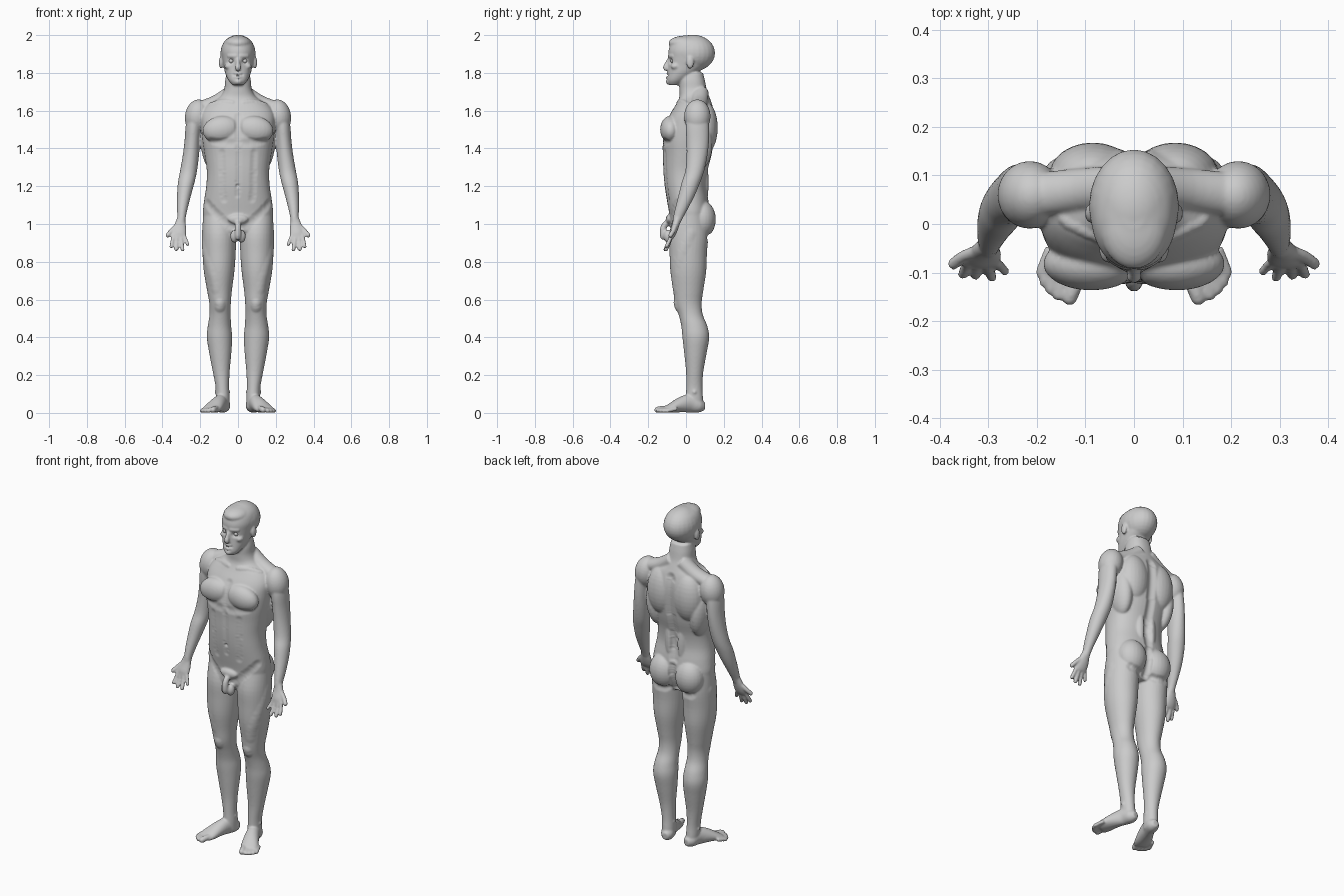
import bpy, bmesh, math
from mathutils import Vector, Matrix, kdtree

bm = bmesh.new()


def spline(pts, sub=4):
    """Catmull-Rom interpolation of (x, y, z, rx, ry) rings."""
    p = [Vector(q) for q in pts]
    out = []
    for i in range(len(p) - 1):
        a, b, c, d = p[max(i - 1, 0)], p[i], p[i + 1], p[min(i + 2, len(p) - 1)]
        for k in range(sub):
            t = k / sub
            out.append(0.5 * (2 * b + (c - a) * t + (2 * a - 5 * b + 4 * c - d) * t * t
                              + (3 * b - a - 3 * c + d) * t ** 3))
    return out + [p[-1]]


def tube(pts, flat=True, power=2.0, n=32):
    """Closed loft through elliptical rings, horizontal or square to the path."""
    rings, loops = spline(pts), []
    for i, r in enumerate(rings):
        c = Vector(r[:3])
        u, v = Vector((1, 0, 0)), Vector((0, 1, 0))
        if not flat:
            t = (Vector(rings[min(i + 1, len(rings) - 1)][:3]) - Vector(rings[max(i - 1, 0)][:3])).normalized()
            ref = v if abs(t.x) > 0.8 else u
            u = (ref - t * ref.dot(t)).normalized()
            v = t.cross(u)
        loop = []
        for k in range(n):
            a = 2 * math.pi * k / n
            ca, sa = math.cos(a), math.sin(a)
            loop.append(bm.verts.new(c + u * r[3] * math.copysign(abs(ca) ** (2 / power), ca)
                                     + v * r[4] * math.copysign(abs(sa) ** (2 / power), sa)))
        loops.append(loop)
    for a, b in zip(loops, loops[1:]):
        for k in range(n):
            bm.faces.new((a[k], a[(k + 1) % n], b[(k + 1) % n], b[k]))
    bm.faces.new(loops[0][::-1])
    bm.faces.new(loops[-1])


def blob(c, r, tilt=0.0):
    """Ellipsoid muscle mass, tilted about y."""
    m = Matrix.Translation(c) @ Matrix.Rotation(tilt, 4, 'Y') @ Matrix.Diagonal((*r, 1))
    bmesh.ops.create_uvsphere(bm, u_segments=24, v_segments=16, radius=1, matrix=m)


def digit(path, r):
    """Finger or toe with a rounded tip."""
    p = [Vector(q) for q in path]
    d = (p[-1] - p[-2]).normalized()
    rows = [(*q, r, r) for q in p]
    rows += [(*(p[-1] + d * r * 0.6), r * 0.8, r * 0.8), (*(p[-1] + d * r), r * 0.3, r * 0.3)]
    tube(rows, flat=False, n=14)


def profile(rows):
    """(z, front, back, half width) to rings on the centre line."""
    return [(0, (f + b) / 2, z, w, (b - f) / 2) for z, f, b, w in rows]


# leg
tube([(.105, .02, 1.05, .08, .085), (.10, .015, .95, .089, .103), (.10, .012, .85, .088, .099),
      (.10, .012, .75, .081, .095), (.098, .012, .65, .066, .08), (.095, .012, .58, .057, .071),
      (.095, .025, .52, .056, .064), (.098, .044, .46, .062, .069), (.098, .052, .40, .067, .071),
      (.094, .05, .32, .059, .06), (.089, .046, .22, .045, .046), (.083, .044, .14, .036, .043),
      (.08, .045, .08, .036, .045), (.078, .05, .025, .034, .045)])
# foot and toes
tube([(.070, .10, .035, .018, .02), (.075, .07, .038, .036, .037), (.09, .02, .05, .036, .048),
      (.11, -.03, .042, .042, .04), (.132, -.08, .026, .048, .025), (.145, -.108, .018, .046, .016)], flat=False)
for tip, r in (((.132, -.152), .016), ((.156, -.147), .012), ((.172, -.135), .0115),
               ((.185, -.119), .011), ((.193, -.10), .0105)):
    digit([(tip[0] - .02, tip[1] + .052, .022), (tip[0] - .009, tip[1] + .024, r + .006), (*tip, r)], r)
# ankle bones
blob((.083, .045, .11), (.042, .018, .02))
# arm
tube([(.22, .06, 1.60, .045, .055), (.235, .06, 1.52, .042, .062), (.242, .062, 1.44, .041, .06),
      (.25, .058, 1.36, .043, .055), (.262, .046, 1.28, .045, .05), (.274, .026, 1.22, .044, .049),
      (.286, .003, 1.15, .037, .043), (.295, -.024, 1.08, .028, .034), (.299, -.043, 1.03, .022, .026),
      (.302, -.052, 1.0, .024, .02)])
# palm
tube([(.302, -.045, 1.03, .021, .02), (.307, -.058, .985, .033, .019), (.312, -.071, .95, .038, .018),
      (.313, -.080, .925, .034, .012)], flat=False)
# fingers and thumb
for base, tip, r in (((.340, -.077, .945), (.353, -.104, .882), .0105), ((.323, -.08, .937), (.327, -.105, .866), .011),
                     ((.304, -.08, .937), (.293, -.110, .864), .0105), ((.287, -.076, .945), (.266, -.098, .892), .0095)):
    mid = (Vector(base) + Vector(tip)) / 2 + Vector((0, .003, 0))
    digit([base, mid, tip], r)
digit([(.322, -.056, .995), (.350, -.066, .966), (.372, -.082, .94)], .0125)
# shoulder, chest, back and seat muscles
blob((.215, .06, 1.57), (.066, .07, .09), -.15)
tube([(.03, .075, 1.70, .045, .04), (.11, .07, 1.645, .045, .04), (.2, .06, 1.615, .045, .035)], flat=False)
blob((.088, -.082, 1.50), (.10, .055, .072), .15)
blob((.085, .10, 1.51), (.09, .068, .14))
blob((.145, .06, 1.42), (.052, .08, .14), .1)
blob((.036, .085, 1.22), (.034, .035, .15))
blob((.085, .083, 1.025), (.085, .075, .10))
# ears
blob((.090, .022, 1.855), (.011, .02, .034))
# cheekbones
blob((.05, -.055, 1.835), (.022, .026, .018))

# mirror the right half
dup = bmesh.ops.duplicate(bm, geom=bm.verts[:] + bm.edges[:] + bm.faces[:])["geom"]
bmesh.ops.scale(bm, vec=(-1, 1, 1), verts=[g for g in dup if isinstance(g, bmesh.types.BMVert)])
bmesh.ops.reverse_faces(bm, faces=[g for g in dup if isinstance(g, bmesh.types.BMFace)])

# torso and neck
tube(profile([(.92, -.06, .08, .10), (.98, -.083, .11, .165), (1.05, -.088, .125, .185), (1.12, -.10, .12, .18),
              (1.20, -.113, .108, .168), (1.28, -.12, .115, .165), (1.36, -.122, .135, .176),
              (1.44, -.125, .148, .188), (1.52, -.112, .155, .195), (1.58, -.085, .152, .195),
              (1.63, -.055, .14, .165), (1.67, -.036, .125, .10), (1.71, -.035, .11, .074),
              (1.76, -.035, .10, .068), (1.80, -.02, .09, .06)]), power=2.3, n=48)
# head
tube(profile([(1.735, -.092, -.03, .028), (1.76, -.100, .0, .05), (1.80, -.096, .06, .068), (1.84, -.093, .11, .077),
              (1.88, -.092, .138, .085), (1.92, -.092, .147, .089), (1.96, -.078, .13, .077),
              (1.985, -.05, .10, .052), (1.998, -.01, .06, .02)]), power=2.15, n=48)
# hair cap
blob((0, .036, 1.905), (.093, .118, .097))
blob((0, -.005, 1.957), (.07, .088, .04))
# nose
tube([(0, -.088, 1.878, .009, .008), (0, -.1, 1.85, .011, .012), (0, -.109, 1.828, .016, .013),
      (0, -.1, 1.815, .013, .01)], flat=False, n=16)
# groin anatomy
blob((0, -.085, 1.025), (.055, .022, .028))
tube([(0, -.095, 1.01, .016, .016), (0, -.118, .985, .017, .017), (0, -.122, .94, .017, .017),
      (0, -.118, .918, .010, .010)], flat=False, n=16)
for s in (-1, 1):
    blob((s * .018, -.095, .935), (.023, .024, .034))

mesh = bpy.data.meshes.new("figure_body")
bm.to_mesh(mesh)
bm.free()
body = bpy.data.objects.new("figure_body", mesh)
bpy.context.collection.objects.link(body)
bpy.context.view_layer.objects.active = body
body.select_set(True)

# fuse all masses into one skin
skin = body.modifiers.new("fuse", 'REMESH')
skin.mode, skin.voxel_size = 'VOXEL', 0.0055
soft = body.modifiers.new("soften", 'SMOOTH')
soft.factor, soft.iterations = 0.5, 5
for m in ("fuse", "soften"):
    bpy.ops.object.modifier_apply(modifier=m)

# sculpting strokes: start, end, radius, push along normal
STROKES = [
    ((.035, -.085, 1.863), (.04, -.085, 1.863), .022, -.011),   # eye sockets
    ((.015, -.095, 1.887), (.058, -.08, 1.888), .014, .004),    # brows
    ((0, -.1, 1.787), (.026, -.09, 1.788), .009, -.004),        # mouth
    ((0, -.1, 1.777), (.014, -.1, 1.778), .010, .004),          # lower lip
    ((0, -.1, 1.798), (.014, -.1, 1.797), .010, .003),          # upper lip
    ((0, -.1, 1.75), (.008, -.1, 1.75), .018, .004),            # chin
    ((0, .15, 1.62), (0, .1, 1.12), .035, -.012),               # spine
    ((0, .14, 1.08), (0, .1, .94), .03, -.014),                 # seat cleft
    ((.04, .11, .93), (.12, .11, .935), .03, -.006),            # seat fold
    ((0, -.13, 1.59), (0, -.13, 1.44), .028, -.006),            # breastbone
    ((.03, -.13, 1.428), (.14, -.11, 1.435), .03, -.005),       # chest edge
    ((0, -.12, 1.41), (0, -.11, 1.15), .02, -.004),             # belly line
    ((0, -.115, 1.20), (0, -.115, 1.20), .014, -.009),          # navel
    ((.085, -.11, 1.38), (.075, -.09, 1.13), .025, -.004),      # belly sides
    ((.165, -.05, 1.11), (.05, -.085, .99), .03, -.006),        # groin crease
    ((.03, -.04, 1.645), (.16, 0, 1.655), .016, .004),          # collarbones
    ((.095, -.06, .575), (.095, -.055, .56), .035, .007),       # kneecaps
    ((.13, .02, .95), (.12, -.06, .66), .035, .003),            # outer thigh
]
mesh = body.data
kd = kdtree.KDTree(len(mesh.vertices))
for v in mesh.vertices:
    kd.insert(v.co, v.index)
kd.balance()
for a, b, r, push in STROKES:
    for s in ((1, -1) if a[0] or b[0] else (1,)):
        p, q = Vector((a[0] * s, *a[1:])), Vector((b[0] * s, *b[1:]))
        steps, weight = int((q - p).length / (r * .3)) + 1, {}
        for k in range(steps + 1):
            centre = kd.find(p.lerp(q, k / steps))[0]
            for _, i, d in kd.find_range(centre, r):
                weight[i] = max(weight.get(i, 0), (1 - (d / r) ** 2) ** 2)
        moves = [(i, mesh.vertices[i].normal * (push * w)) for i, w in weight.items()]
        for i, move in moves:
            mesh.vertices[i].co += move
mesh.update()
bpy.ops.object.shade_smooth_by_angle(angle=math.radians(60))

# eyeballs
for s, side in ((-1, "left"), (1, "right")):
    bpy.ops.mesh.primitive_uv_sphere_add(segments=20, ring_count=12, radius=.0125, location=(s * .036, -.069, 1.863))
    bpy.context.object.name = side + "_eye"
    bpy.ops.object.shade_smooth()
